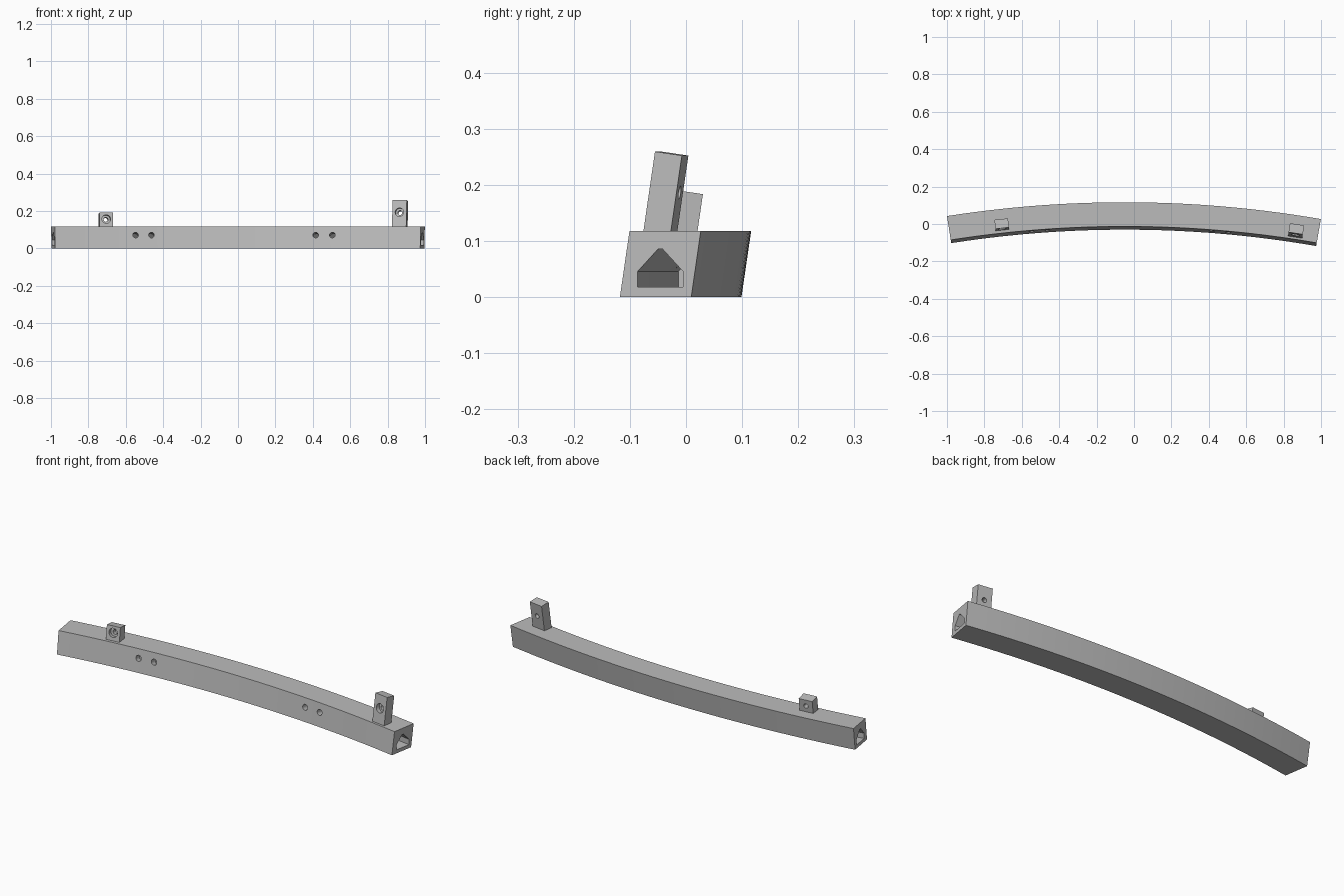
import bpy, bmesh, math
from mathutils import Matrix, Vector

if "Cube" in bpy.data.objects:
    bpy.data.objects.remove(bpy.data.objects["Cube"])

R, CX, CY = 6.085, -0.049, -6.042      # arc radius and centre of the bar's mid line
H, W, LEAN = 0.118, 0.129, 0.147       # bar height, width, sideways lean per unit height
T0, T1 = -0.155, 0.171                 # arc end angles

grey = bpy.data.materials.new("plain_grey")
grey.diffuse_color = (0.5, 0.5, 0.5, 1)
grey.use_nodes = True
grey.node_tree.nodes["Principled BSDF"].inputs["Base Color"].default_value = grey.diffuse_color


def make(name, bm):
    bmesh.ops.recalc_face_normals(bm, faces=bm.faces)
    me = bpy.data.meshes.new(name)
    bm.to_mesh(me)
    bm.free()
    me.materials.append(grey)
    ob = bpy.data.objects.new(name, me)
    bpy.context.collection.objects.link(ob)
    return ob


def point(t, u, z):
    r = R + u
    return Vector((CX + r * math.sin(t), CY + r * math.cos(t), z))


def sweep(name, profile, t0, t1, n):
    """Sweep a closed (offset, z) profile along the arc."""
    bm = bmesh.new()
    rings = [[bm.verts.new(point(t0 + (t1 - t0) * i / n, u, z)) for u, z in profile]
             for i in range(n + 1)]
    k = len(profile)
    for a, b in zip(rings, rings[1:]):
        for j in range(k):
            bm.faces.new((a[j], a[(j + 1) % k], b[(j + 1) % k], b[j]))
    bm.faces.new(rings[0])
    bm.faces.new(rings[-1])
    return make(name, bm)


def frame(t, u, z, lean=True):
    """Axes: along the arc, outward, up (leaning with the sides)."""
    a = math.atan(LEAN) if lean else 0
    tan = Vector((math.cos(t), -math.sin(t), 0))
    rad = Vector((math.sin(t), math.cos(t), 0))
    zz = Vector((0, 0, 1))
    out = rad * math.cos(a) - zz * math.sin(a)
    up = rad * math.sin(a) + zz * math.cos(a)
    m = Matrix((tan, out, up)).transposed().to_4x4()
    m.translation = point(t, u, z)
    return m


def cylinder(name, m, r, y0, y1, z):
    """Cylinder along the frame's outward axis."""
    bm = bmesh.new()
    bmesh.ops.create_cone(bm, cap_ends=True, segments=24, radius1=r, radius2=r, depth=y1 - y0,
                          matrix=m @ Matrix.Translation((0, (y0 + y1) / 2, z))
                          @ Matrix.Rotation(math.pi / 2, 4, 'X'))
    return make(name, bm)


def cut(ob, cutters):
    bpy.context.view_layer.objects.active = ob
    for c in cutters:
        mod = ob.modifiers.new("cut", 'BOOLEAN')
        mod.operation, mod.solver, mod.object = 'DIFFERENCE', 'EXACT', c
        bpy.ops.object.modifier_apply(modifier=mod.name)
        bpy.data.objects.remove(c)


def angle_at(x):
    return math.asin((x - CX) / R)


# curved bar with leaning sides
s = LEAN * H / 2
bar = sweep("curved_bar", [(-W / 2 - s, 0), (W / 2 - s, 0), (W / 2 + s, H), (-W / 2 + s, H)],
            T0, T1, 40)

# house-shaped pockets in both ends, with screw holes from the front
house = [(-.041, .018), (.041, .018), (.041, .046), (.004, .086), (-.004, .086), (-.041, .046)]
cutters = [sweep("pocket_right", house, angle_at(0.39), T1 + .005, 14),
           sweep("pocket_left", house, T0 - .005, angle_at(-0.44), 14)]
for x in (-0.553, -0.467, 0.42, 0.51):
    cutters.append(cylinder("screw_hole", frame(angle_at(x), 0, 0.062), .015, -.12, -.01, 0))
cut(bar, cutters)


# upright tabs with a counterbored hole
def tab(name, x, u, height, hole, width=0.077, depth=0.049):
    m = frame(angle_at(x), u + s, H)
    bm = bmesh.new()
    low = -0.018
    bmesh.ops.create_cube(bm, size=1, matrix=m @ Matrix.Translation((0, 0, (height + low) / 2))
                          @ Matrix.Diagonal((width, depth, height - low, 1)))
    ob = make(name, bm)
    cut(ob, [cylinder("bore", m, .012, -.1, .1, hole),
             cylinder("counterbore", m, .023, -.1, -.004, hole)])
    return ob


tabs = [tab("short_tab", -0.708, -0.024, 0.070, 0.036, 0.073),
        tab("tall_tab", 0.868, -0.028, 0.1395, 0.073)]

# smooth along the arc and inside the holes, crisp corners
for ob in [bar] + tabs:
    bpy.ops.object.select_all(action='DESELECT')
    ob.select_set(True)
    bpy.context.view_layer.objects.active = ob
    bpy.ops.object.shade_smooth_by_angle(angle=math.radians(30))
